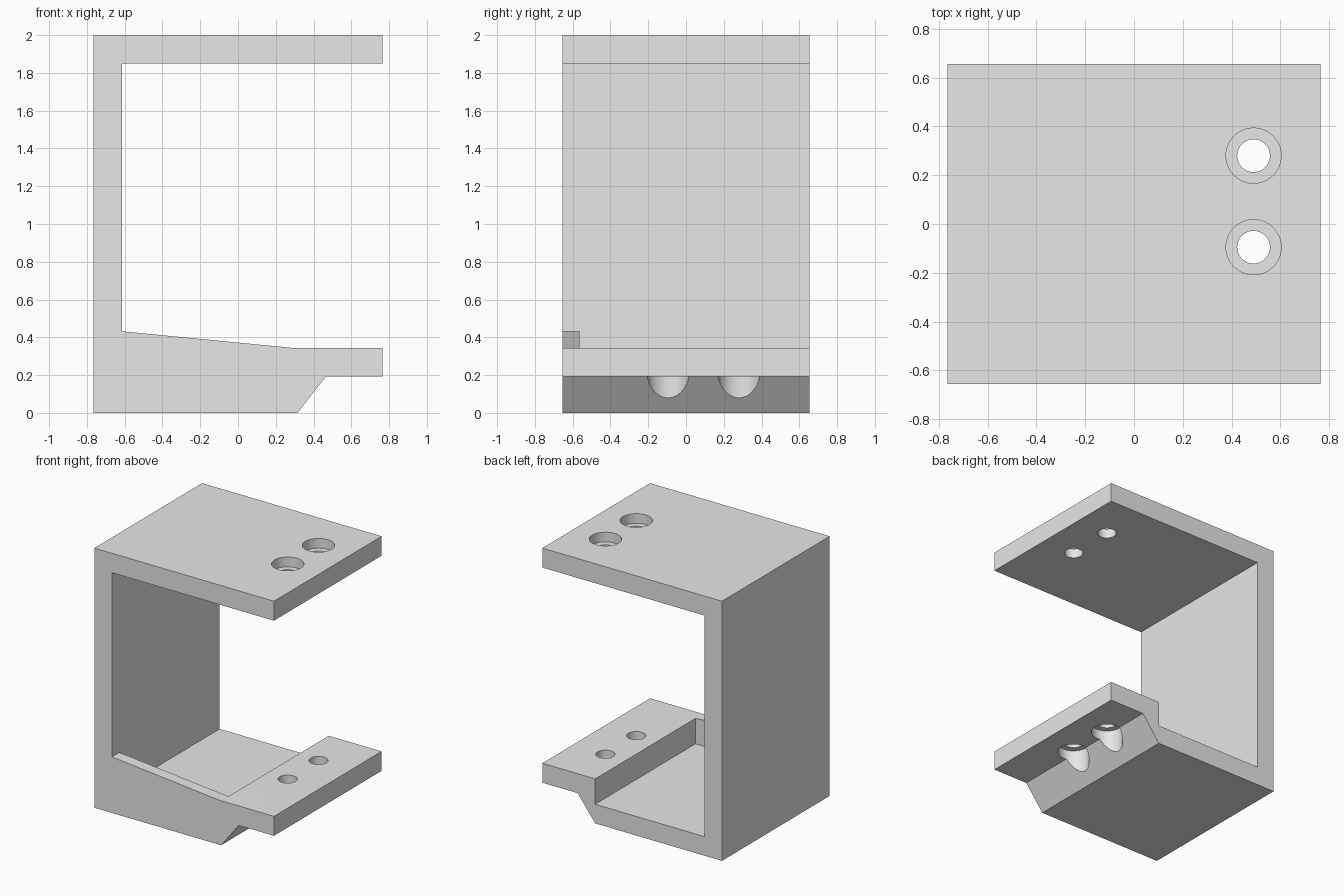
import bpy, bmesh, math
from mathutils import Matrix

cube = bpy.data.objects.get("Cube")
if cube:
    bpy.data.objects.remove(cube, do_unlink=True)

HALF_DEPTH = 0.655
WALL_X = -0.615          # inner face of the upright wall
HOLE_X = 0.49
HOLE_YS = (-0.095, 0.28)

grey = bpy.data.materials.new("light_grey")
grey.use_nodes = True
grey.diffuse_color = (0.8, 0.8, 0.8, 1)
grey.node_tree.nodes["Principled BSDF"].inputs["Base Color"].default_value = (0.8, 0.8, 0.8, 1)


def finish(bm, name):
    bmesh.ops.recalc_face_normals(bm, faces=bm.faces)
    mesh = bpy.data.meshes.new(name)
    bm.to_mesh(mesh)
    bm.free()
    mesh.materials.append(grey)
    obj = bpy.data.objects.new(name, mesh)
    bpy.context.collection.objects.link(obj)
    return obj


def extrude_profile(name, points, y0, y1):
    """Extrude an x-z outline along y."""
    bm = bmesh.new()
    face = bm.faces.new([bm.verts.new((x, y0, z)) for x, z in points])
    new = bmesh.ops.extrude_face_region(bm, geom=[face])["geom"]
    verts = [g for g in new if isinstance(g, bmesh.types.BMVert)]
    bmesh.ops.translate(bm, verts=verts, vec=(0, y1 - y0, 0))
    return finish(bm, name)


def cylinder(name, radius, y, z0, z1):
    bm = bmesh.new()
    bmesh.ops.create_cone(bm, cap_ends=True, segments=64, radius1=radius, radius2=radius,
                          depth=z1 - z0,
                          matrix=Matrix.Translation((HOLE_X, y, (z0 + z1) / 2)))
    return finish(bm, name)


# C-shaped body: top plate, upright wall, sloped base and chamfered ledge
bracket = extrude_profile("bracket", [
    (-0.765, 0), (0.315, 0), (0.465, 0.193), (0.765, 0.193), (0.765, 0.343),
    (0.3, 0.343), (WALL_X, 0.432), (WALL_X, 1.85), (0.765, 1.85),
    (0.765, 2), (-0.765, 2)], -HALF_DEPTH, HALF_DEPTH)

# Pocket in the base, open at the back, leaving a thin front lip
cutters = [extrude_profile("pocket_cutter", [
    (WALL_X, 0.147), (0.315, 0.147), (0.315, 0.6), (WALL_X, 0.6)], -0.565, 0.8)]

# Screw holes through both plates, counterbored from the outside
for y in HOLE_YS:
    cutters += [
        cylinder("top_hole_cutter", 0.067, y, 1.7, 2.1),
        cylinder("top_counterbore_cutter", 0.113, y, 1.925, 2.1),
        cylinder("ledge_hole_cutter", 0.067, y, 0.1, 0.5),
        cylinder("ledge_counterbore_cutter", 0.113, y, -0.1, 0.268),
    ]

bpy.ops.object.select_all(action='DESELECT')
bracket.select_set(True)
bpy.context.view_layer.objects.active = bracket
for cutter in cutters:
    cutter.hide_render = True
    mod = bracket.modifiers.new(cutter.name, 'BOOLEAN')
    mod.operation = 'DIFFERENCE'
    mod.solver = 'EXACT'
    mod.object = cutter
    bpy.ops.object.modifier_apply(modifier=mod.name)
    bpy.data.objects.remove(cutter, do_unlink=True)

bpy.ops.object.shade_smooth_by_angle(angle=math.radians(30))
